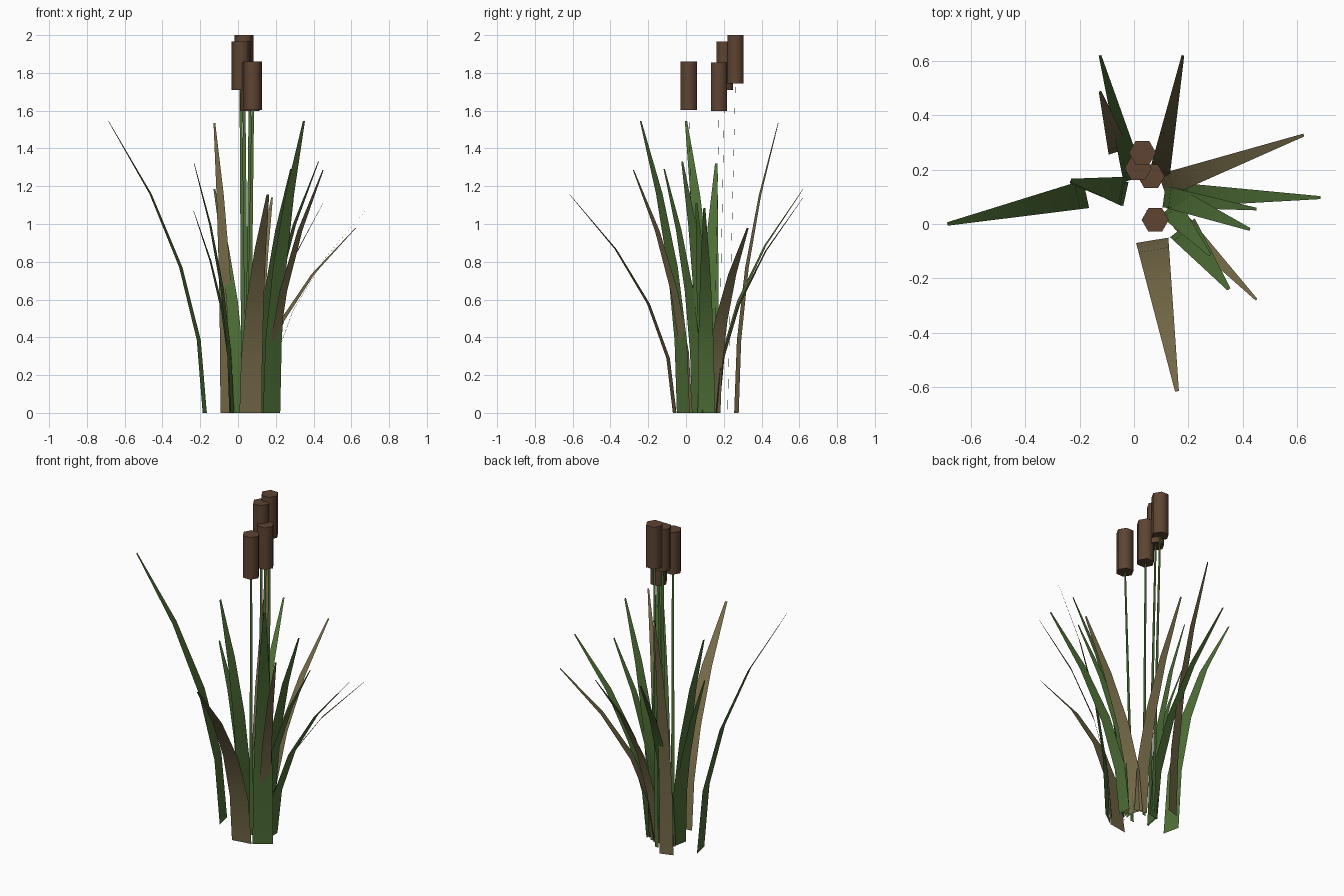
import bpy, bmesh
from math import radians
from mathutils import Vector

if "Cube" in bpy.data.objects:
    bpy.data.objects.remove(bpy.data.objects["Cube"])

def material(name, rgb):
    m = bpy.data.materials.new(name)
    m.diffuse_color = (*rgb, 1)
    m.use_nodes = True
    m.node_tree.nodes["Principled BSDF"].inputs["Base Color"].default_value = m.diffuse_color
    return m

GREEN = material("leaf_green", (0.078, 0.160, 0.038))
TAN = material("dry_leaf", (0.185, 0.150, 0.068))
BROWN = material("seed_head_brown", (0.110, 0.057, 0.032))

def finish(name, bm, mat):
    me = bpy.data.meshes.new(name)
    bm.to_mesh(me)
    bm.free()
    ob = bpy.data.objects.new(name, me)
    ob.data.materials.append(mat)
    bpy.context.collection.objects.link(ob)
    # smooth sides, sharp caps
    bpy.ops.object.select_all(action='DESELECT')
    ob.select_set(True)
    bpy.context.view_layer.objects.active = ob
    bpy.ops.object.shade_smooth_by_angle(angle=radians(70))

def strip(name, centres, widths, side, mat):
    bm = bmesh.new()
    rows = [[bm.verts.new(c + side * (s * w / 2)) for s in (-1, 1)]
            for c, w in zip(centres, widths)]
    for a, b in zip(rows, rows[1:]):
        bm.faces.new((a[0], a[1], b[1], b[0]))
    finish(name, bm, mat)

# Leaves: flat tapering strips curving outward as a parabola
def leaf(i, base, tip, width, mat, n=4):
    b, t = Vector((*base, 0)), Vector(tip)
    out = Vector((t.x - b.x, t.y - b.y, 0))
    side = Vector((-out.y, out.x, 0)).normalized()
    ts = [k / n for k in range(n + 1)]
    centres = [b + out * u * u + Vector((0, 0, t.z * u)) for u in ts]
    strip(f"leaf_{i}", centres, [width * (1 - 0.88 * u * u) for u in ts], side, mat)

leaves = [
    ((0.00, 0.165), (-0.125, 0.62, 1.185), 0.08, GREEN),
    ((0.09, 0.165), (0.18, 0.62, 1.14), 0.08, TAN),
    ((-0.055, 0.267), (-0.125, 0.488, 1.535), 0.08, TAN),
    ((0.105, 0.14), (0.624, 0.327, 0.98), 0.09, TAN),
    ((0.16, 0.107), (0.686, 0.097, 1.085), 0.09, GREEN),
    ((0.11, 0.10), (0.45, 0.055, 1.11), 0.08, GREEN),
    ((0.135, 0.10), (0.426, -0.02, 1.33), 0.09, GREEN),
    ((0.178, -0.014), (0.349, -0.24, 1.545), 0.114, GREEN),
    ((0.17, 0.01), (0.45, -0.278, 1.285), 0.07, TAN),
    ((0.067, -0.06), (0.158, -0.615, 1.155), 0.12, TAN),
    ((-0.176, 0.11), (-0.686, 0.0, 1.545), 0.105, GREEN),
    ((-0.035, 0.12), (-0.232, 0.16, 1.32), 0.11, GREEN),
    ((-0.03, 0.11), (-0.235, 0.155, 1.07), 0.09, GREEN),
    ((0.13, 0.06), (0.28, -0.115, 1.29), 0.09, GREEN),
]
for i, args in enumerate(leaves, 1):
    leaf(i, *args)

# Cattails: thin flat stem and hexagonal seed head
def cattail(i, base, head, z):
    bm = bmesh.new()
    bmesh.ops.create_cone(bm, cap_ends=True, segments=6, radius1=0.05, radius2=0.05, depth=0.257)
    # create_cone may start its first corner on y, so put a corner on x
    if max(v.co.x for v in bm.verts) < 0.048:
        for v in bm.verts:
            v.co.x, v.co.y = v.co.y, -v.co.x
    bmesh.ops.translate(bm, verts=bm.verts, vec=(*head, z + 0.1285))
    bmesh.ops.recalc_face_normals(bm, faces=bm.faces)
    finish(f"seed_head_{i}", bm, BROWN)
    strip(f"stem_{i}", [Vector((*base, 0)), Vector((*head, z + 0.02))],
          [0.024, 0.014], Vector((1, 0.05, 0)), GREEN)

cattail(1, (0.045, 0.22), (0.031, 0.262), 1.743)
cattail(2, (0.03, 0.17), (0.015, 0.205), 1.71)
cattail(3, (0.05, 0.145), (0.063, 0.175), 1.598)
cattail(4, (0.055, 0.05), (0.078, 0.015), 1.603)
